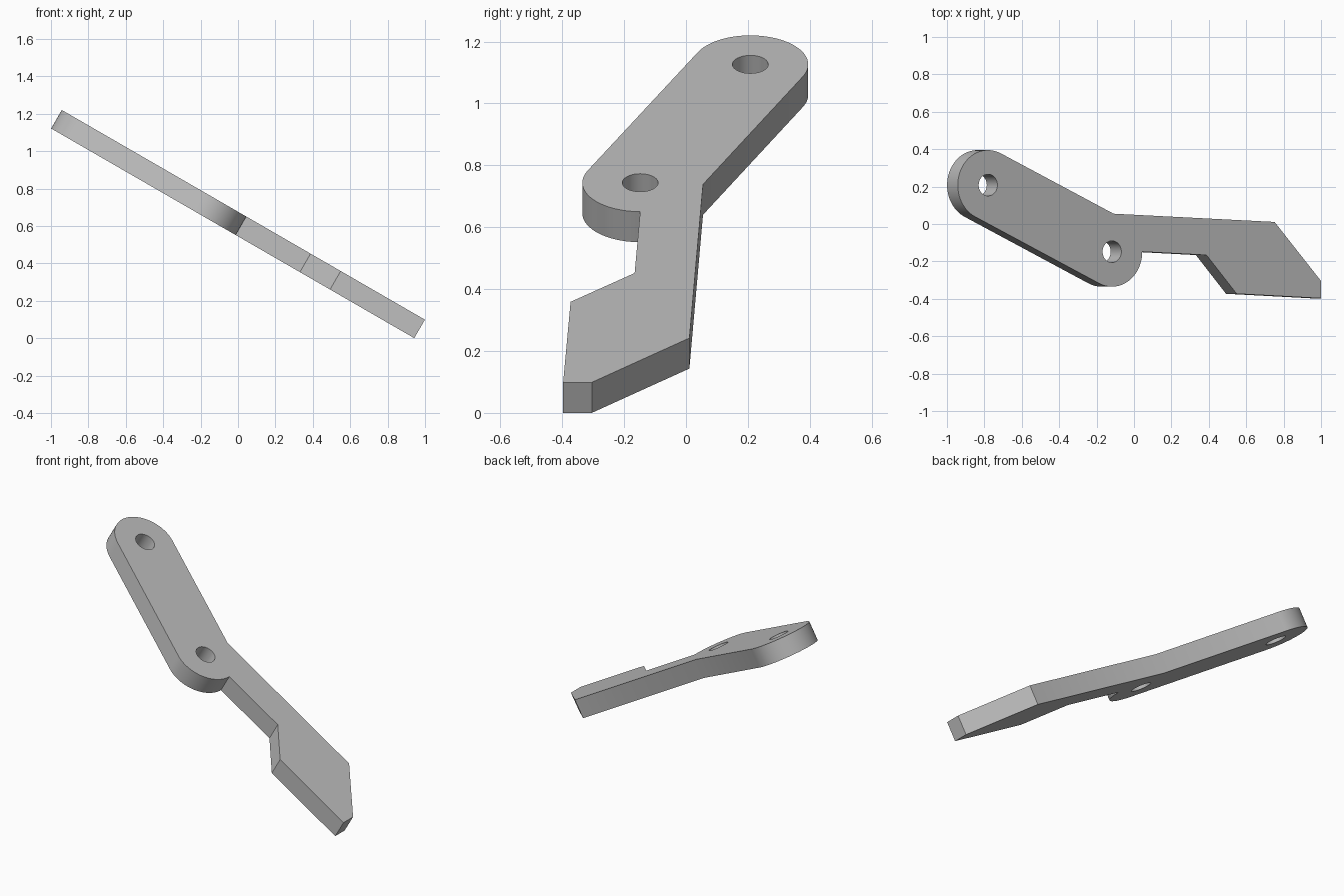
import bpy, bmesh
from math import cos, sin, radians, atan2, pi
from mathutils import Matrix, Vector

cube = bpy.data.objects.get("Cube")
if cube:
    bpy.data.objects.remove(cube, do_unlink=True)

THICK, RADIUS, HOLE = 0.114, 0.187, 0.058
UPPER, LOWER = Vector((-0.901, 0.208)), Vector((-0.136, -0.148))


def arc(centre, radius, start, end, steps):
    """Points along an arc, both ends included."""
    angles = [start + (end - start) * i / steps for i in range(steps + 1)]
    return [centre + radius * Vector((cos(a), sin(a))) for a in angles]


# Outline: two round ends joined by tangents, then the angled blade
axis = LOWER - UPPER
side = atan2(axis.y, axis.x) + pi / 2
blade = [(-0.126, 0.055), (0.868, 0.011), (1.154, -0.304),
         (1.154, -0.397), (0.634, -0.373), (0.448, -0.166)]
outline = [Vector(p) for p in blade]
outline += arc(LOWER, RADIUS, 0, side - pi, 32)
outline += arc(UPPER, RADIUS, side + pi, side, 48)

# Pin holes
holes = [arc(c, HOLE, 0, 2 * pi, 40)[:-1] for c in (UPPER, LOWER)]

# Fill the profile around the holes and extrude it into a plate
bm = bmesh.new()
edges = []
for loop in [outline] + holes:
    verts = [bm.verts.new((p.x, p.y, 0)) for p in loop]
    edges += [bm.edges.new((v, verts[i - 1])) for i, v in enumerate(verts)]
bmesh.ops.triangle_fill(bm, edges=edges, use_beauty=True, normal=(0, 0, 1))
grown = bmesh.ops.extrude_face_region(bm, geom=bm.faces[:], use_keep_orig=True)
moved = [g for g in grown["geom"] if isinstance(g, bmesh.types.BMVert)]
bmesh.ops.translate(bm, verts=moved, vec=(0, 0, -THICK))
bmesh.ops.recalc_face_normals(bm, faces=bm.faces[:])
bmesh.ops.dissolve_limit(bm, angle_limit=radians(0.5),
                         verts=bm.verts[:], edges=bm.edges[:])

# Tilt the plate down towards the blade tip
bm.transform(Matrix.Translation((0, 0, 0.676)) @ Matrix.Rotation(radians(30), 4, "Y"))
mesh = bpy.data.meshes.new("lever_plate")
bm.to_mesh(mesh)
bm.free()
lever = bpy.data.objects.new("lever_plate", mesh)
bpy.context.collection.objects.link(lever)

# Plain grey finish
grey = bpy.data.materials.new("plain_grey")
grey.use_nodes = True
colour = (0.5, 0.5, 0.5, 1)
grey.diffuse_color = colour
grey.node_tree.nodes["Principled BSDF"].inputs["Base Color"].default_value = colour
mesh.materials.append(grey)

# Smooth round ends and holes, crisp plate edges
bpy.ops.object.select_all(action="DESELECT")
lever.select_set(True)
bpy.context.view_layer.objects.active = lever
bpy.ops.object.shade_smooth_by_angle(angle=radians(25))
